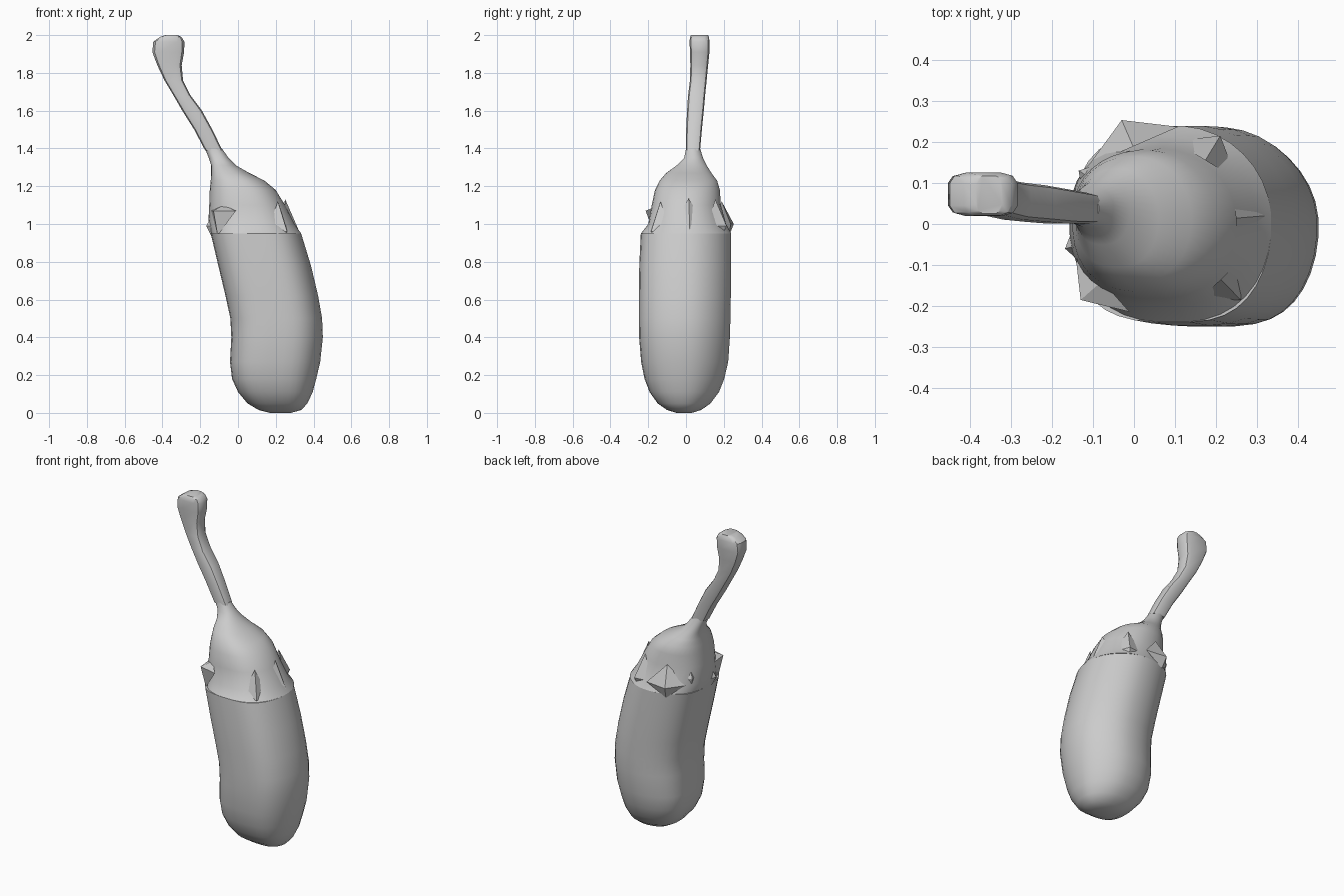
import bpy
import bmesh
import math
from mathutils import Vector

default_cube = bpy.data.objects.get("Cube")
if default_cube:
    bpy.data.objects.remove(default_cube, do_unlink=True)

# One plain grey for the whole vegetable
grey = bpy.data.materials.new("plain grey")
grey.use_nodes = True
colour = (0.6, 0.6, 0.6, 1)
grey.diffuse_color = colour
grey.node_tree.nodes["Principled BSDF"].inputs["Base Color"].default_value = colour


def finish(bm, name, angle):
    """Turn a bmesh into a named, shaded object."""
    bmesh.ops.recalc_face_normals(bm, faces=bm.faces)
    mesh = bpy.data.meshes.new(name)
    bm.to_mesh(mesh)
    bm.free()
    obj = bpy.data.objects.new(name, mesh)
    bpy.context.collection.objects.link(obj)
    mesh.materials.append(grey)
    bpy.ops.object.select_all(action='DESELECT')
    obj.select_set(True)
    bpy.context.view_layer.objects.active = obj
    bpy.ops.object.shade_smooth_by_angle(angle=math.radians(angle))
    return obj


def rounded(angle, power, skew):
    """Point on a unit superellipse, boxier towards the front right."""
    c, s = math.cos(angle), math.sin(angle)
    power -= skew * (c + s) / math.sqrt(2)
    return (math.copysign(abs(c) ** (2 / power), c),
            math.copysign(abs(s) ** (2 / power), s))


def loft(name, sections, sides, power, skew=0):
    """Skin horizontal sections given as height, left, right, front, back."""
    bm = bmesh.new()
    rings = []
    for z, x0, x1, y0, y1 in sections:
        ring = []
        for i in range(sides):
            u, v = rounded(math.tau * (i + 0.5) / sides, power, skew)
            ring.append(bm.verts.new(((x0 + x1 + u * (x1 - x0)) / 2,
                                      (y0 + y1 + v * (y1 - y0)) / 2, z)))
        rings.append(ring)
    for low, high in zip(rings, rings[1:]):
        for i in range(sides):
            j = (i + 1) % sides
            bm.faces.new((low[i], low[j], high[j], high[i]))
    bm.faces.new(rings[0])
    bm.faces.new(rings[-1])
    return finish(bm, name, 35)


shoulder = (.95, -.145, .335, -.24, .24)

# Curved body, leaning to one side as it rises
loft("body", [
    (0, .17, .28, -.05, .03),
    (.015, .11, .335, -.1, .08),
    (.05, .05, .368, -.15, .13),
    (.11, .0, .396, -.193, .175),
    (.18, -.032, .415, -.22, .203),
    (.27, -.043, .436, -.238, .224),
    (.4, -.036, .45, -.249, .233),
    (.5, -.041, .446, -.25, .236),
    (.62, -.067, .425, -.25, .238),
    (.78, -.105, .387, -.248, .24),
    shoulder,
], 36, 2.45, .5)

# Domed cap narrowing into the base of the stalk
loft("calyx", [
    shoulder,
    (1.0, -.158, .3, -.2, .213),
    (1.1, -.153, .25, -.182, .185),
    (1.18, -.15, .2, -.165, .18),
    (1.23, -.145, .14, -.14, .165),
    (1.27, -.142, .06, -.105, .135),
    (1.31, -.142, -.01, -.05, .11),
    (1.35, -.155, -.05, -.01, .09),
    (1.4, -.175, -.085, 0, .075),
], 36, 2.25, .2)

# Stalk with flat sides and a widened tip
loft("stem", [
    (1.39, -.175, -.082, 0, .075),
    (1.5, -.233, -.135, 0, .085),
    (1.6, -.296, -.19, .005, .095),
    (1.68, -.342, -.25, .01, .102),
    (1.76, -.39, -.29, .02, .11),
    (1.84, -.428, -.297, .022, .118),
    (1.91, -.455, -.284, .02, .125),
    (1.965, -.45, -.282, .018, .126),
    (1.99, -.415, -.298, .02, .122),
    (2.0, -.385, -.32, .025, .118),
], 12, 4)


def leaf(name, tip, spread, drop, rise):
    """Ragged leaf tip: a shallow wedge that dies into the body and the cap."""
    tip = Vector(tip)
    inward = Vector((.08 - tip.x, -tip.y, 0)).normalized()
    across = inward.cross(Vector((0, 0, 1)))
    up = Vector((0, 0, 1))
    root = tip + inward * .07
    points = [tip,
              root + across * spread, root - across * spread,
              root + up * rise,
              tip + inward * .03 - up * drop]
    bm = bmesh.new()
    bmesh.ops.convex_hull(bm, input=[bm.verts.new(p) for p in points])
    return finish(bm, name, 30)


# Leaf tips around the cap
leaf("leaf_back", (-.03, .253, 1.0), .12, .07, .12)
leaf("leaf_back_left", (.21, .215, .99), .09, .06, .14)
leaf("leaf_left", (.318, .02, .975), .1, .04, .16)
leaf("leaf_front_left", (.26, -.185, .96), .08, .04, .16)
leaf("leaf_front_right", (-.13, -.185, 1.07), .1, .13, .03)
leaf("leaf_right", (-.168, -.06, .99), .1, .06, .14)
leaf("leaf_back_right", (-.135, .13, 1.04), .08, .1, .14)
